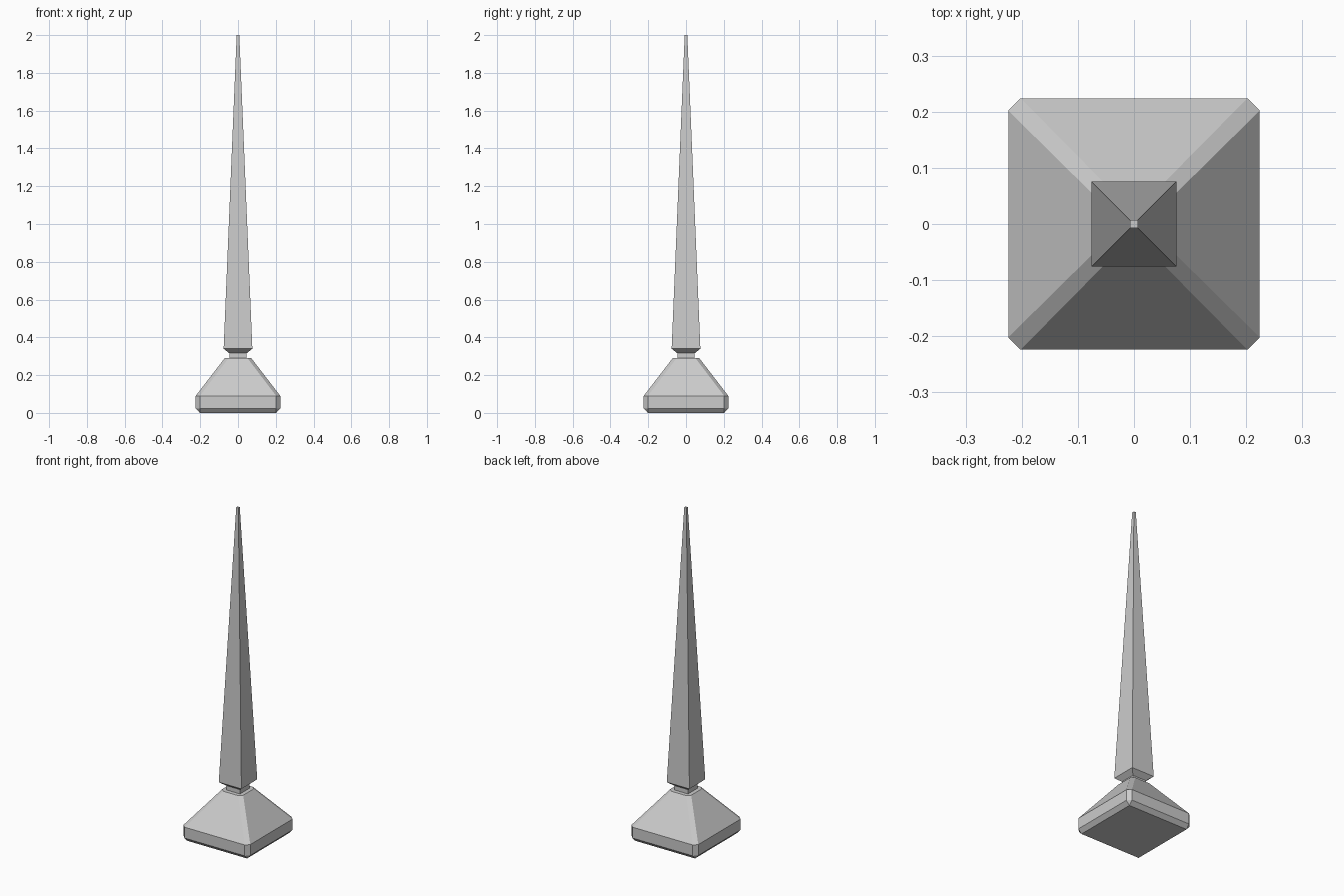
import bpy, bmesh

if "Cube" in bpy.data.objects:
    bpy.data.objects.remove(bpy.data.objects["Cube"])


def ring(half, cut, z):
    """Square outline with two points per corner (cut = corner chamfer)."""
    h, c = half, half - cut
    return [(x, y, z) for x, y in ((h, -c), (h, c), (c, h), (-c, h),
                                   (-h, c), (-h, -c), (-c, -h), (c, -h))]


def stack(name, sections):
    """Loft (half width, chamfer, height) sections into a closed solid."""
    bm = bmesh.new()
    rings = [[bm.verts.new(p) for p in ring(*s)] for s in sections]
    n = len(rings[0])
    for a, b in zip(rings, rings[1:]):
        for i in range(n):
            j = (i + 1) % n
            bm.faces.new((a[i], a[j], b[j], b[i]))
    bm.faces.new(rings[0][::-1])
    bm.faces.new(rings[-1])
    # Sections without a chamfer collapse to plain squares
    bmesh.ops.remove_doubles(bm, verts=bm.verts, dist=1e-5)
    bmesh.ops.recalc_face_normals(bm, faces=bm.faces)
    mesh = bpy.data.meshes.new(name)
    bm.to_mesh(mesh)
    bm.free()
    obj = bpy.data.objects.new(name, mesh)
    bpy.context.collection.objects.link(obj)
    return obj


# Bevelled plinth with sloping shoulders
stack("base", [(0.202, 0, 0), (0.224, 0.022, 0.024),
               (0.224, 0.022, 0.09), (0.07, 0.02, 0.29)])

# Short square neck and long tapering spire with a flared foot
stack("neck", [(0.046, 0, 0.28), (0.046, 0, 0.316)])
stack("spire", [(0.046, 0, 0.316), (0.076, 0, 0.34), (0.007, 0, 2.0)])
